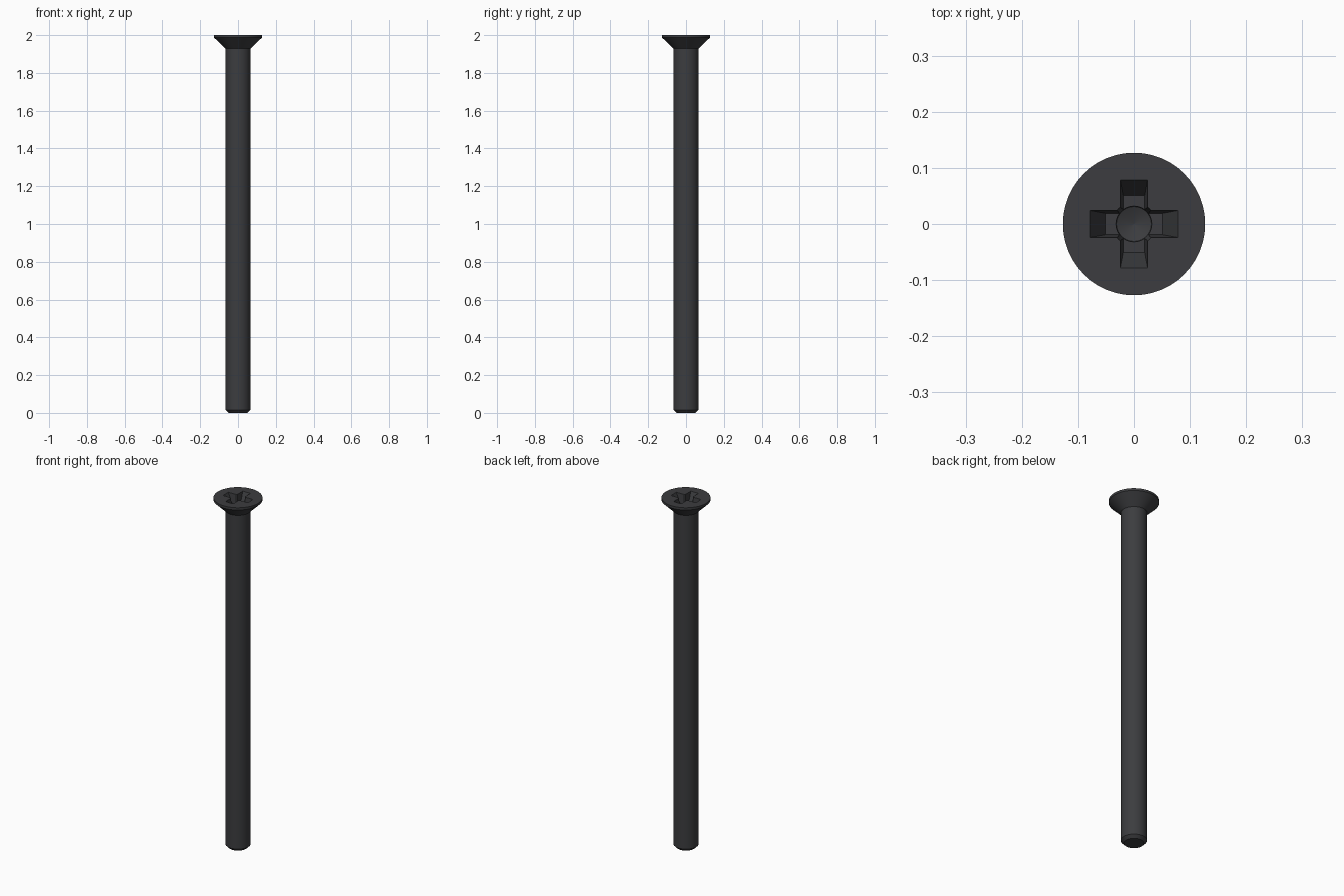
import bpy, bmesh
from math import sin, cos, tau

if "Cube" in bpy.data.objects:
    bpy.data.objects.remove(bpy.data.objects["Cube"])

SEG = 48


def loft(name, rings):
    """Closed solid skinned through a list of equal-length point rings."""
    bm = bmesh.new()
    loops = [[bm.verts.new(p) for p in ring] for ring in rings]
    n = len(loops[0])
    for a, b in zip(loops, loops[1:]):
        for i in range(n):
            j = (i + 1) % n
            bm.faces.new((a[i], a[j], b[j], b[i]))
    bm.faces.new(loops[0][::-1])
    bm.faces.new(loops[-1])
    bmesh.ops.recalc_face_normals(bm, faces=bm.faces)
    mesh = bpy.data.meshes.new(name)
    bm.to_mesh(mesh)
    bm.free()
    ob = bpy.data.objects.new(name, mesh)
    bpy.context.collection.objects.link(ob)
    return ob


def circle(r, z, n=SEG):
    return [(r * cos(tau * i / n), r * sin(tau * i / n), z) for i in range(n)]


def cross(length, w, z):
    quarter = [(length, -w), (length, w), (w, w)]
    pts = []
    for k in range(4):
        c, s = round(cos(tau * k / 4)), round(sin(tau * k / 4))
        pts += [(c * x - s * y, s * x + c * y, z) for x, y in quarter]
    return pts


# Screw body: chamfered tip, shank, countersunk head with thin rim
profile = [(0.05, 0), (0.066, 0.016), (0.066, 1.928), (0.127, 1.987), (0.127, 2.0)]
screw = loft("countersunk_screw", [circle(r, z) for r, z in profile])

# Tapered cross recess and its conical centre
cutters = [
    loft("cross_cutter", [cross(0.051, 0.019, 1.945), cross(0.0905, 0.0265, 2.025)]),
    loft("centre_cutter", [circle(0.001, 1.925, 32), circle(0.031, 1.938, 32),
                           circle(0.042, 2.025, 32)]),
]
bpy.context.view_layer.objects.active = screw
screw.select_set(True)
for cutter in cutters:
    cutter.hide_render = True
    mod = screw.modifiers.new("recess", "BOOLEAN")
    mod.operation = "DIFFERENCE"
    mod.solver = "EXACT"
    mod.object = cutter
    bpy.ops.object.modifier_apply(modifier=mod.name)
    bpy.data.objects.remove(cutter)

bpy.ops.object.shade_smooth_by_angle(angle=0.5)

# Blackened steel
mat = bpy.data.materials.new("black_steel")
mat.diffuse_color = (0.045, 0.046, 0.05, 1)
mat.use_nodes = True
mat.node_tree.nodes["Principled BSDF"].inputs["Base Color"].default_value = mat.diffuse_color
screw.data.materials.append(mat)
